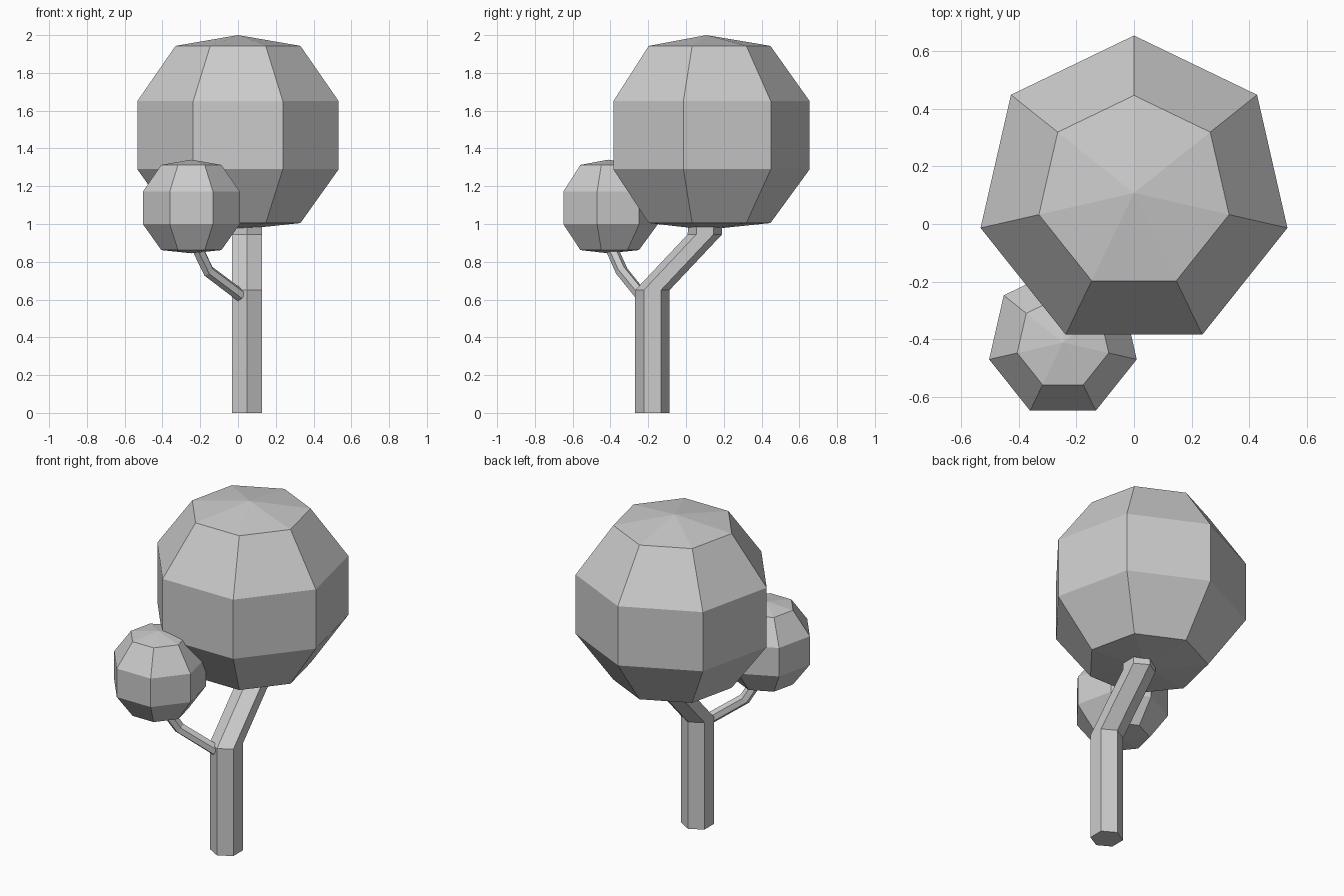
import bpy, bmesh
from math import sin, cos, tau
from mathutils import Vector

cube = bpy.data.objects.get("Cube")
if cube:
    bpy.data.objects.remove(cube, do_unlink=True)

grey = bpy.data.materials.new("plain grey")
grey.use_nodes = True
colour = (0.6, 0.6, 0.6, 1)
grey.diffuse_color = colour
grey.node_tree.nodes["Principled BSDF"].inputs["Base Color"].default_value = colour


def loft(name, rings, bottom=None, top=None):
    """Skin rings of points; close each end with a tip point or a flat cap."""
    bm = bmesh.new()
    loops = [[bm.verts.new(p) for p in ring] for ring in rings]
    n = len(loops[0])
    for a, b in zip(loops, loops[1:]):
        for i in range(n):
            j = (i + 1) % n
            bm.faces.new((a[i], a[j], b[j], b[i]))
    for loop, tip in ((loops[0], bottom), (loops[-1], top)):
        if tip is None:
            bm.faces.new(loop)
        else:
            v = bm.verts.new(tip)
            for i in range(n):
                bm.faces.new((loop[i], loop[(i + 1) % n], v))
    bmesh.ops.recalc_face_normals(bm, faces=bm.faces)
    mesh = bpy.data.meshes.new(name)
    bm.to_mesh(mesh)
    bm.free()
    mesh.materials.append(grey)
    obj = bpy.data.objects.new(name, mesh)
    bpy.context.collection.objects.link(obj)
    return obj


def ring(centre, radius, sides, direction=(0, 0, 1)):
    """Regular polygon around a centre, facing along a direction."""
    turn = Vector((0, 0, 1)).rotation_difference(Vector(direction))
    return [Vector(centre) + turn @ Vector((radius * sin(tau * i / sides),
                                            radius * cos(tau * i / sides), 0))
            for i in range(sides)]


def crown(name, x, y, base, size):
    """Seven-sided faceted ball of leaves."""
    profile = [(0.339, 0.035), (0.547, 0.32), (0.547, 0.68), (0.339, 0.973)]
    rings = [ring((x, y, base + h * size), r * size, 7) for r, h in profile]
    return loft(name, rings, (x, y, base), (x, y, base + 1.03 * size))


# Leaf crowns
crown("large_crown", 0, 0.108, 0.97, 1)
crown("small_crown", -0.247, -0.412, 0.845, 0.481)

# Bent trunk with level joints
trunk_path = [(-0.178, 0), (-0.178, 0.65), (0.1, 0.945), (0.108, 1.25)]
loft("trunk", [ring((0.047, y, z), 0.091, 6) for y, z in trunk_path])

# Thin side branch, joints square to its path
path = [Vector(p) for p in ((0.015, -0.235, 0.62), (-0.157, -0.34, 0.75),
                            (-0.207, -0.387, 0.855), (-0.245, -0.41, 1.0))]
branch = []
for i, p in enumerate(path):
    before = (p - path[i - 1]).normalized() if i else Vector()
    after = (path[i + 1] - p).normalized() if i < len(path) - 1 else Vector()
    branch.append(ring(p, 0.033, 6, before + after))
loft("side_branch", branch)
